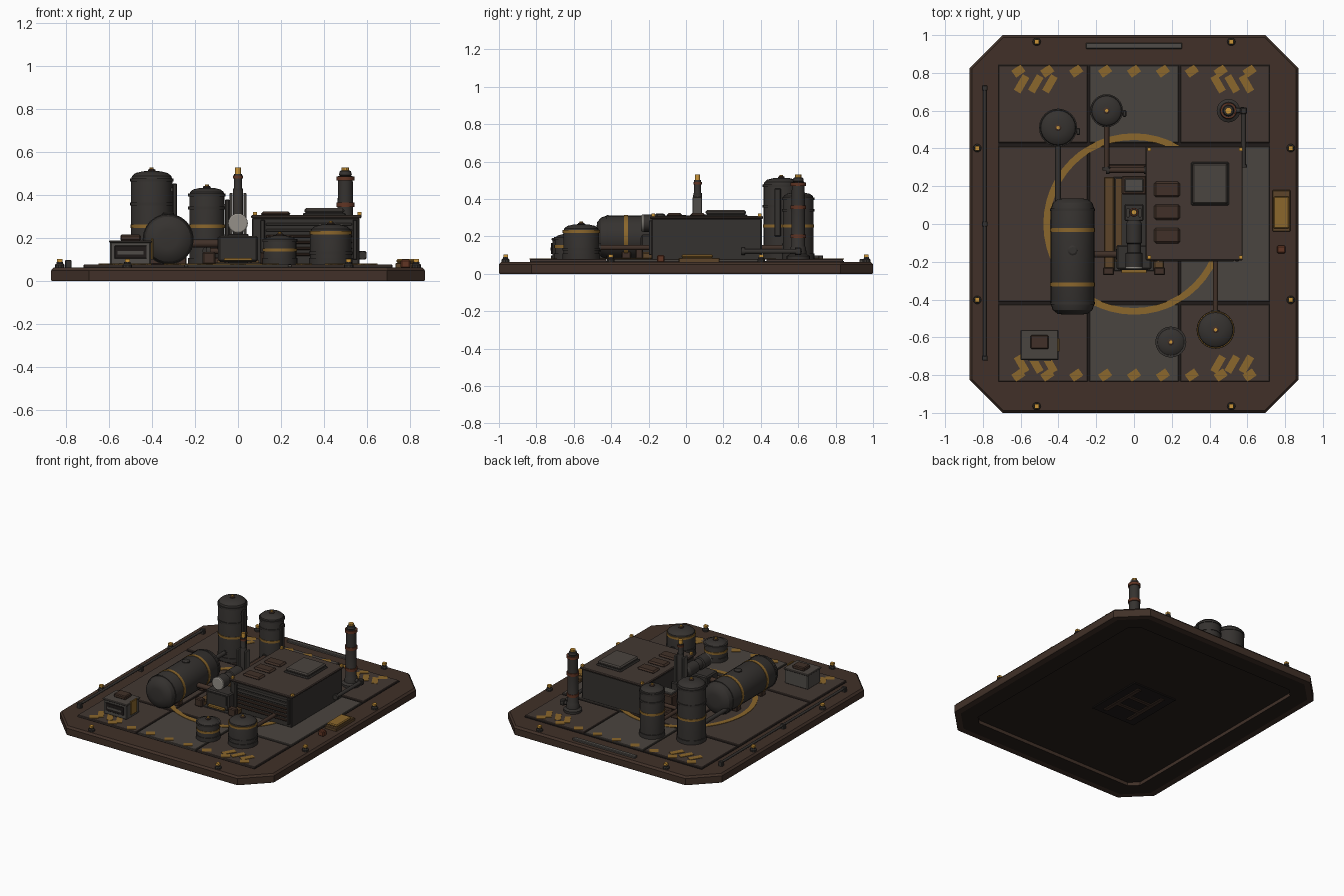
import bpy, bmesh, math
from mathutils import Vector

if "Cube" in bpy.data.objects:
    bpy.data.objects.remove(bpy.data.objects["Cube"])

def mat(name, r, g, b):
    m = bpy.data.materials.new(name)
    m.diffuse_color = (r, g, b, 1)
    m.use_nodes = True
    m.node_tree.nodes["Principled BSDF"].inputs["Base Color"].default_value = m.diffuse_color
    return m

BROWN = mat("rust_brown", .052, .030, .021)
DECK = mat("deck_brown", .056, .039, .032)
PALE = mat("worn_plate", .068, .058, .05)
STEEL = mat("dark_steel", .036, .032, .029)
GREY = mat("panel_grey", .08, .073, .065)
BLACK = mat("seam_black", .014, .011, .01)
GOLD = mat("hazard_gold", .26, .135, .025)
LAMP = mat("lamp_gold", .6, .3, .04)
OCHRE = mat("ochre_metal", .11, .06, .023)
COPPER = mat("copper", .12, .035, .017)
LIGHT = mat("lens_grey", .30, .28, .25)
UNDER = mat("underside", .022, .014, .011)
D = 0.078  # deck height

def finish(name, bm, m, smooth=False):
    bmesh.ops.recalc_face_normals(bm, faces=bm.faces)
    if smooth:
        for f in bm.faces:
            f.smooth = True
        for e in bm.edges:
            e.smooth = len(e.link_faces) == 2 and e.calc_face_angle(0) < math.radians(32)
    me = bpy.data.meshes.new(name)
    bm.to_mesh(me)
    bm.free()
    me.materials.append(m)
    ob = bpy.data.objects.new(name, me)
    bpy.context.collection.objects.link(ob)
    return ob

def box(name, x, y, sx, sy, z0, z1, m, bev=0.0, rot=0.0):
    bm = bmesh.new()
    bmesh.ops.create_cube(bm, size=1)
    bmesh.ops.scale(bm, vec=(sx, sy, z1 - z0), verts=bm.verts)
    if bev:
        bmesh.ops.bevel(bm, geom=bm.edges[:], offset=bev, segments=1, affect='EDGES')
    ob = finish(name, bm, m)
    ob.location = (x, y, (z0 + z1) / 2)
    ob.rotation_euler.z = math.radians(rot)
    return ob

def lathe(name, prof, loc, m, axis=(0, 0, 1), n=24, closed=False):
    """Spin (radius, height) points about an axis through loc."""
    bm = bmesh.new()
    rot = Vector((0, 0, 1)).rotation_difference(Vector(axis)).to_matrix()
    rings = []
    for r, h in prof:
        rings.append([bm.verts.new(rot @ Vector((r * math.cos(2 * math.pi * i / n),
                      r * math.sin(2 * math.pi * i / n), h))) for i in range(n)])
    pairs = list(zip(rings, rings[1:])) + ([(rings[-1], rings[0])] if closed else [])
    for a, b in pairs:
        for i in range(n):
            bm.faces.new((a[i], a[(i + 1) % n], b[(i + 1) % n], b[i]))
    if not closed:
        bm.faces.new(rings[0][::-1])
        bm.faces.new(rings[-1])
    ob = finish(name, bm, m, True)
    ob.location = loc
    return ob

def rod(name, p, q, r, m, n=12):
    v = Vector(q) - Vector(p)
    return lathe(name, [(r, 0), (r, v.length)], p, m, v.normalized(), n)

def band(name, loc, r, w, m, axis=(0, 0, 1), t=.005):
    return lathe(name, [(r - .01, -w/2), (r + t, -w/2), (r + t, w/2), (r - .01, w/2)], loc, m, axis, 24, True)

def pipe(name, pts, r, m):
    for i, (p, q) in enumerate(zip(pts, pts[1:])):
        rod(f"{name}_{i}", p, q, r, m)
        v = (Vector(q) - Vector(p)).normalized()
        for e, s in ((p, 1), (q, -1)):  # end collars
            rod(f"{name}_collar", Vector(e) - v * s * .002, Vector(e) + v * s * .016, r * 1.5, STEEL)

def octagon(name, levels, m):
    """Stack of chamfered rectangles; levels are (inset, z)."""
    bm = bmesh.new()
    rings = []
    for d, z in levels:
        X, Y, k = .87 - d, 1 - d, .175 - d * .7
        pts = [(X, -Y + k), (X, Y - k), (X - k, Y), (-X + k, Y), (-X, Y - k), (-X, -Y + k), (-X + k, -Y), (X - k, -Y)]
        rings.append([bm.verts.new((a, b, z)) for a, b in pts])
    for a, b in zip(rings, rings[1:]):
        for i in range(8):
            bm.faces.new((a[i], a[(i + 1) % 8], b[(i + 1) % 8], b[i]))
    bm.faces.new(rings[0])
    bm.faces.new(rings[-1])
    return finish(name, bm, m)

# Base slab, chamfered trim, and underside with a shallow recess
base = octagon("base_slab", [(.165, .025), (.165, 0), (.045, 0), (.003, 0), (0, .006), (0, .05), (.012, .064)], BROWN)
base.data.materials.append(UNDER)
for f in base.data.polygons:
    c = f.center
    if f.normal.z < -.5 and (c.z > .01 or (abs(c.x) < .80 and abs(c.y) < .93 and abs(c.x) + abs(c.y) < 1.6)):
        f.material_index = 1
box("underside_hatch", 0, 0, .36, .44, .017, .03, BLACK, .003)
for s in (-1, 1):
    box("underside_rail", s * .10, 0, .035, .36, .009, .02, BROWN, .004)
    box("underside_bar", 0, s * .06, .2, .03, .009, .02, BROWN, .003)

# Deck panels over dark seams
box("deck_seam_bed", 0, .005, 1.44, 1.68, .055, .068, BLACK)
for i in range(3):
    for j in range(3):
        pale = (i, j) in ((1, 2), (1, 0), (2, 1))
        sy = (.41, .82, .41)[j]
        box("deck_panel", (i - 1) * .4825, (-.63, 0, .635)[j], .472, sy, .06, D, PALE if pale else DECK, .003)

# Painted floor ring and hazard marks
lathe("floor_ring", [(.445, 0), (.48, 0), (.48, .003), (.445, .003)], (0, 0, D), GOLD, n=48, closed=True)
for i in range(-4, 5):
    for y in (.81, -.80):
        box("hazard_tile", i * .153, y, .06, .045, D - .002, D + .003, GOLD, rot=35)
for sx in (-1, 1):
    for sy in (-1, 1):
        for k in range(3):
            box("hazard_stripe", sx * (.445 + k * .075), sy * .742, .04, .095, D - .002, D + .003, GOLD, rot=30 * sx * sy)

# Edge bolts
for x, y in [(a * .515, b * .965) for a in (-1, 1) for b in (-1, 1)] + [(a * .83, b * .402) for a in (-1, 1) for b in (-1, 1)]:
    lathe("edge_bolt", [(.022, 0), (.022, .014), (.015, .02), (.015, .028)], (x, y, .062), STEEL, n=10)
    box("edge_lamp", x, y, .024, .024, .088, .104, LAMP)

# Rim details: side rail, rear slot, right lamp block
rod("side_rail", (-.79, -.72, .088), (-.79, .73, .088), .009, STEEL)
for y in (-.71, 0, .72):
    box("rail_post", -.79, y, .03, .025, .06, .098, STEEL, .003)
box("rear_grip", 0, .943, .51, .032, .06, .078, GREY, .004)
box("side_battery", .78, .07, .095, .22, .06, .085, OCHRE, .004)
box("side_battery_lid", .78, .06, .085, .17, .085, .102, GOLD, .006)
box("side_switch", .78, -.135, .045, .04, .06, .1, COPPER, .006)

# Vertical tanks: x, y, radius, top, gold band height, rib heights
def tank(name, x, y, r, top, gold, ribs):
    h = top - .015
    lathe(name, [(r, D), (r, h - r * .42), (r * .95, h - r * .24), (r * .78, h - r * .1),
                 (r * .45, h - .002), (r * .2, h)], (x, y, 0), STEEL)
    band(name + "_skirt", (x, y, D + .014), r, .03, STEEL)
    band(name + "_gold_band", (x, y, gold), r, .016, GOLD, t=.003)
    for z in ribs:
        band(name + "_rib", (x, y, z), r, .014, STEEL)
    lathe(name + "_cap_base", [(.018, 0), (.018, .008), (.012, .012)], (x, y, h - .003), BROWN, n=10)
    lathe(name + "_cap", [(.009, 0), (.009, .015)], (x, y, h), LAMP, n=8)

tank("tall_tank", -.402, .51, .096, .528, .255, (.36, .47))
tank("second_tall_tank", -.145, .60, .082, .45, .255, (.34, .40))
tank("small_tank", .195, -.625, .077, .228, .145, (.19,))
tank("wide_tank", .432, -.56, .096, .28, .225, (.13,))
for x, y, a, b in ((-.295, .49, .2, .455), (-.05, .585, .18, .38)):
    box("level_gauge", x, y, .02, .035, a, b, STEEL, .004)
    for z in (a + .03, b - .03):
        box("gauge_bracket", x - .012, y, .03, .018, z - .008, z + .008, GREY)

# Horizontal tank on saddles
r = .116
prof = [(.045, -.308), (.08, -.303), (.105, -.283), (r, -.25)]
lathe("lying_tank", prof + [(a, -b) for a, b in reversed(prof)], (-.325, -.172, .195), STEEL, (0, 1, 0), 28)
for y in (-.032, -.32):
    band("lying_tank_strap", (-.325, y, .195), r, .022, GOLD, (0, 1, 0), .003)
    box("lying_tank_saddle", -.325, y, .17, .05, D, .135, BROWN, .005)
for y in (-.42, .075):
    band("lying_tank_rib", (-.325, y, .195), r, .012, STEEL, (0, 1, 0), .003)
lathe("lying_tank_valve", [(.027, .29), (.027, .316), (.018, .322)], (-.325, -.14, 0), STEEL, n=12)

# Generator housing with lid, vents, hatch and louvres
box("generator_body", .315, .11, .50, .59, D - .004, .295, STEEL, .006)
box("generator_lid", .318, .11, .515, .605, .292, .308, DECK, .005)
for y in (.183, .063, -.062):
    box("lid_vent", .175, y, .137, .082, .303, .324, BROWN, .01)
box("hatch_frame", .402, .213, .2, .23, .303, .318, STEEL, .006)
box("lid_hatch", .402, .213, .186, .215, .316, .34, PALE, .008)
for x in (.08, .565):
    for y in (-.175, .395):
        box("lid_bolt", x, y, .018, .018, .306, .322, LAMP)
for k in range(6):
    box("front_louvre", .33, -.188, .40, .02, .118 + k * .028, .130 + k * .028, GREY if k > 3 else BROWN, .003)
for x in (.115, .545):
    box("louvre_post", x, -.188, .02, .022, .1, .285, STEEL, .003)

# Exhaust stack
lathe("exhaust_stack", [(.062, D), (.062, .095), (.045, .105), (.041, .14), (.036, .15), (.036, .35), (.034, .49)], (.50, .60, 0), STEEL, n=20)
for z in (.20, .355, .478):
    band("stack_ring", (.50, .60, z), .037, .02, COPPER)
lathe("stack_tip", [(.026, .49), (.03, .495), (.026, .512), (.02, .515)], (.50, .60, 0), STEEL, n=16)
lathe("stack_lamp", [(.018, .51), (.018, .53)], (.50, .60, 0), LAMP, n=10)
pipe("exhaust_pipe", [(.50, .60, .12), (.58, .60, .12), (.58, .30, .12)], .013, STEEL)
box("exhaust_elbow", .58, .60, .036, .036, .10, .14, STEEL, .006)

# Feed pipes
pipe("tall_tank_pipe", [(-.402, .43, .14), (-.402, .10, .14)], .015, STEEL)
pipe("second_tank_pipe", [(-.145, .53, .14), (-.145, .285, .14), (.07, .285, .14)], .014, BROWN)
pipe("wide_tank_pipe", [(.432, -.47, .14), (.432, -.18, .14)], .014, BROWN)
pipe("cross_pipe", [(-.23, -.16, .175), (-.08, -.16, .175)], .018, BROWN)

# Control cabinet at front left
box("cabinet", -.50, -.64, .19, .15, D - .002, .185, GREY, .006)
box("cabinet_lid", -.50, -.64, .2, .16, .178, .19, PALE, .004)
box("cabinet_top_box", -.50, -.625, .095, .075, .188, .216, BROWN, .006)
box("cabinet_screen", -.50, -.716, .15, .01, .105, .165, BLACK, .002)
box("cabinet_slot", -.50, -.721, .12, .006, .125, .14, GREY)
box("cabinet_warning_plate", -.40, -.64, .012, .07, .10, .2, GOLD, .003)

# Central bay floor, rails and feet
box("bay_floor", 0, 0, .31, .50, D - .002, .086, STEEL, .003)
for s in (-1, 1):
    box("bay_rail", s * .132, 0, .055, .50, D, .115, OCHRE, .006)
    box("bay_foot", s * .135, -.25, .06, .04, D, .135, BROWN, .006)
    box("bay_gold_strip", s * .08, .02, .035, .44, .08, .095, OCHRE)
box("bay_crossbar", 0, .30, .32, .03, D, .11, BROWN, .004)
box("bay_relay", 0, .205, .13, .10, .08, .2, BROWN, .006)
box("bay_relay_top", 0, .205, .10, .07, .198, .212, GREY, .004)

# Console with aimed sensor drum and mast
box("console", 0, -.175, .185, .13, .09, .21, STEEL, .008)
box("console_panel", 0, -.24, .15, .008, .13, .195, STEEL)
box("console_gold_bar", 0, -.25, .13, .02, .095, .108, GOLD)
lathe("sensor_drum", [(.03, .02), (.043, .0), (.043, -.1), (.036, -.105), (.036, -.15), (.046, -.155), (.046, -.228)],
      (0, 0, .27), STEEL, (0, 1, 0), 20)
lathe("sensor_lens", [(.046, -.228), (.046, -.236), (.04, -.24)], (0, 0, .27), LIGHT, (0, 1, 0), 20)
for s in (-1, 1):
    box("mast_bracket", s * .032, .06, .015, .05, .21, .41, GREY, .003)
box("mast_base", 0, .06, .10, .09, .085, .22, STEEL, .006)
lathe("mast", [(.024, .2), (.024, .42), (.018, .435), (.018, .5)], (0, .062, 0), STEEL, n=16)
for z, m in ((.425, STEEL), (.485, COPPER)):
    band("mast_ring", (0, .062, z), .018, .013, m)
lathe("mast_lamp", [(.014, .495), (.014, .53)], (0, .062, 0), LAMP, n=12)
